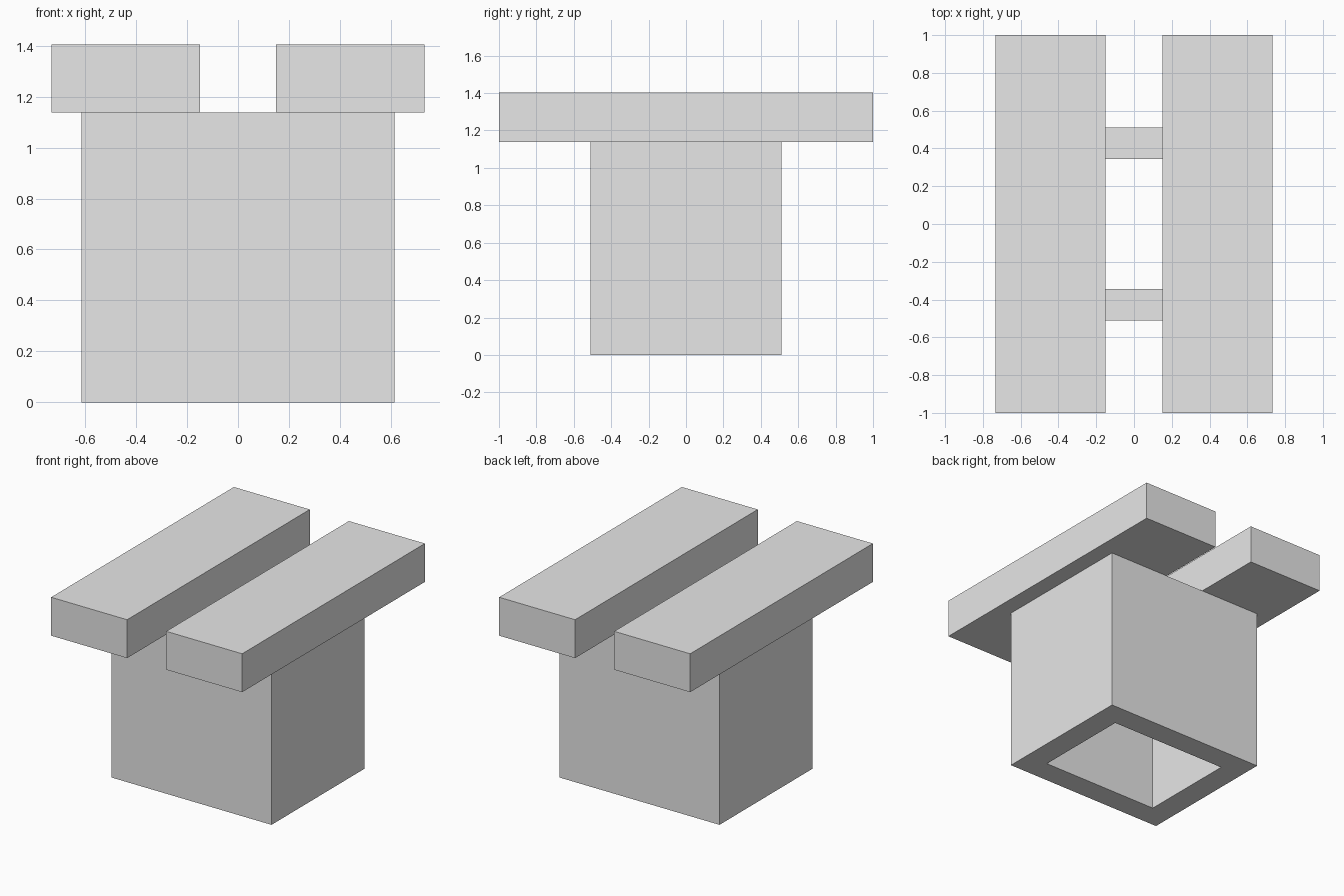
import bpy
import bmesh

default = bpy.data.objects.get("Cube")
if default:
    bpy.data.objects.remove(default, do_unlink=True)

grey = bpy.data.materials.new("plain grey")
grey.use_nodes = True
colour = (0.8, 0.8, 0.8, 1)
grey.diffuse_color = colour
grey.node_tree.nodes["Principled BSDF"].inputs["Base Color"].default_value = colour

SLAB_BOTTOM, SLAB_TOP = 1.138, 1.404


def add_object(name, bm):
    bmesh.ops.recalc_face_normals(bm, faces=bm.faces)
    mesh = bpy.data.meshes.new(name)
    bm.to_mesh(mesh)
    bm.free()
    mesh.materials.append(grey)
    obj = bpy.data.objects.new(name, mesh)
    bpy.context.collection.objects.link(obj)
    return obj


def rectangle(bm, half_x, half_y, z):
    corners = ((-1, -1), (1, -1), (1, 1), (-1, 1))
    return [bm.verts.new((sx * half_x, sy * half_y, z)) for sx, sy in corners]


# Hollow rectangular base, open at the top and bottom
bm = bmesh.new()
rings = [
    rectangle(bm, 0.614, 0.51, 0),
    rectangle(bm, 0.614, 0.51, SLAB_BOTTOM),
    rectangle(bm, 0.448, 0.345, SLAB_BOTTOM),
    rectangle(bm, 0.448, 0.345, 0),
]
for i, ring in enumerate(rings):
    after = rings[(i + 1) % 4]
    for j in range(4):
        k = (j + 1) % 4
        bm.faces.new((ring[j], ring[k], after[k], after[j]))
add_object("hollow_base", bm)

# Two long slabs resting on the base with a gap between them
for side, name in ((1, "left_slab"), (-1, "right_slab")):
    bm = bmesh.new()
    bmesh.ops.create_cube(bm, size=1)
    bmesh.ops.scale(bm, vec=(0.582, 2, SLAB_TOP - SLAB_BOTTOM), verts=bm.verts)
    slab = add_object(name, bm)
    slab.location = (side * 0.441, 0, (SLAB_TOP + SLAB_BOTTOM) / 2)
